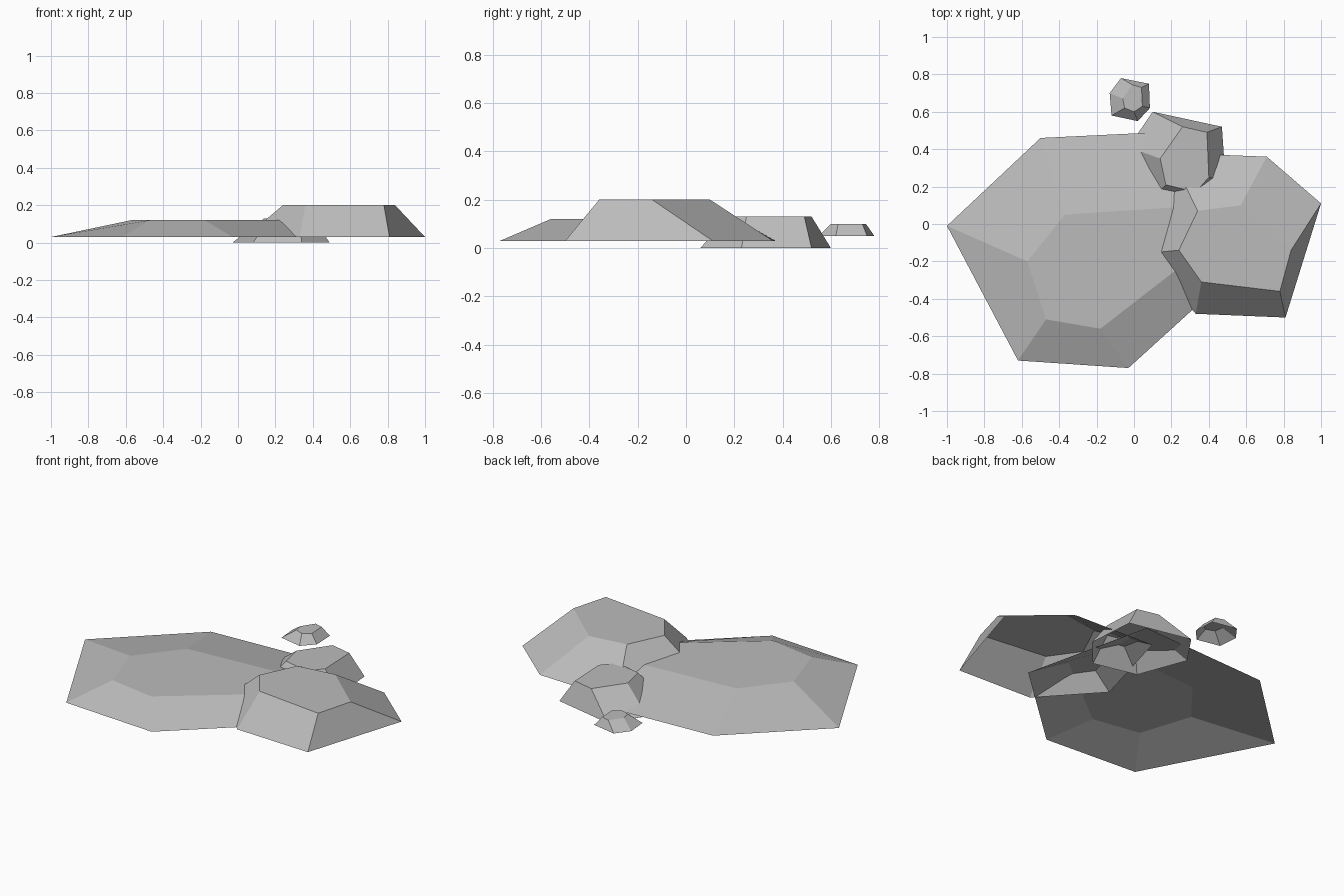
import bpy
import bmesh

cube = bpy.data.objects.get("Cube")
if cube:
    bpy.data.objects.remove(cube, do_unlink=True)

# One stone colour for every rock
stone = bpy.data.materials.new("stone_grey")
stone.use_nodes = True
stone.diffuse_color = (0.5, 0.5, 0.5, 1)
stone.node_tree.nodes["Principled BSDF"].inputs["Base Color"].default_value = (0.5, 0.5, 0.5, 1)


def rock(name, z_base, z_top, base, top):
    """Flat-topped rock with sloping sides and an open underside.
    Both outlines run counter-clockwise with matching corners."""
    bm = bmesh.new()
    low = [bm.verts.new((x, y, z_base)) for x, y in base]
    high = [bm.verts.new((x, y, z_top)) for x, y in top]
    bm.faces.new(high)
    count = len(low)
    for i in range(count):
        j = (i + 1) % count
        bm.faces.new((low[i], low[j], high[j], high[i]))
    mesh = bpy.data.meshes.new(name)
    bm.to_mesh(mesh)
    bm.free()
    mesh.materials.append(stone)
    obj = bpy.data.objects.new(name, mesh)
    bpy.context.collection.objects.link(obj)
    return obj


# Wide low slab
rock("wide_slab", 0.03, 0.12,
     [(-1, -.01), (-.62, -.73), (-.03, -.77), (.51, -.28), (.33, .5), (-.5, .46)],
     [(-.57, -.2), (-.47, -.51), (-.18, -.56), (.31, -.18), (.23, .09), (-.37, .05)])

# Tall rock on the left
rock("tall_rock", 0.03, 0.2,
     [(.04, -.16), (.33, -.48), (.81, -.5), (1, .11), (.71, .36), (.19, .38)],
     [(.24, -.14), (.36, -.31), (.78, -.36), (.84, -.14), (.57, .1), (.34, .07)])

# Medium rock behind the gap
rock("medium_rock", 0, 0.13,
     [(-.03, .41), (.08, .12), (.34, .06), (.49, .23), (.47, .52), (.1, .6)],
     [(.14, .35), (.17, .21), (.33, .17), (.4, .25), (.39, .49), (.26, .52)])

# Small stepping stone at the back
rock("small_stone", 0.05, 0.1,
     [(-.13, .7), (-.12, .58), (.02, .55), (.085, .62), (.08, .75), (-.07, .78)],
     [(-.06, .67), (-.05, .62), (0, .6), (.045, .63), (.04, .73), (-.01, .745)])
